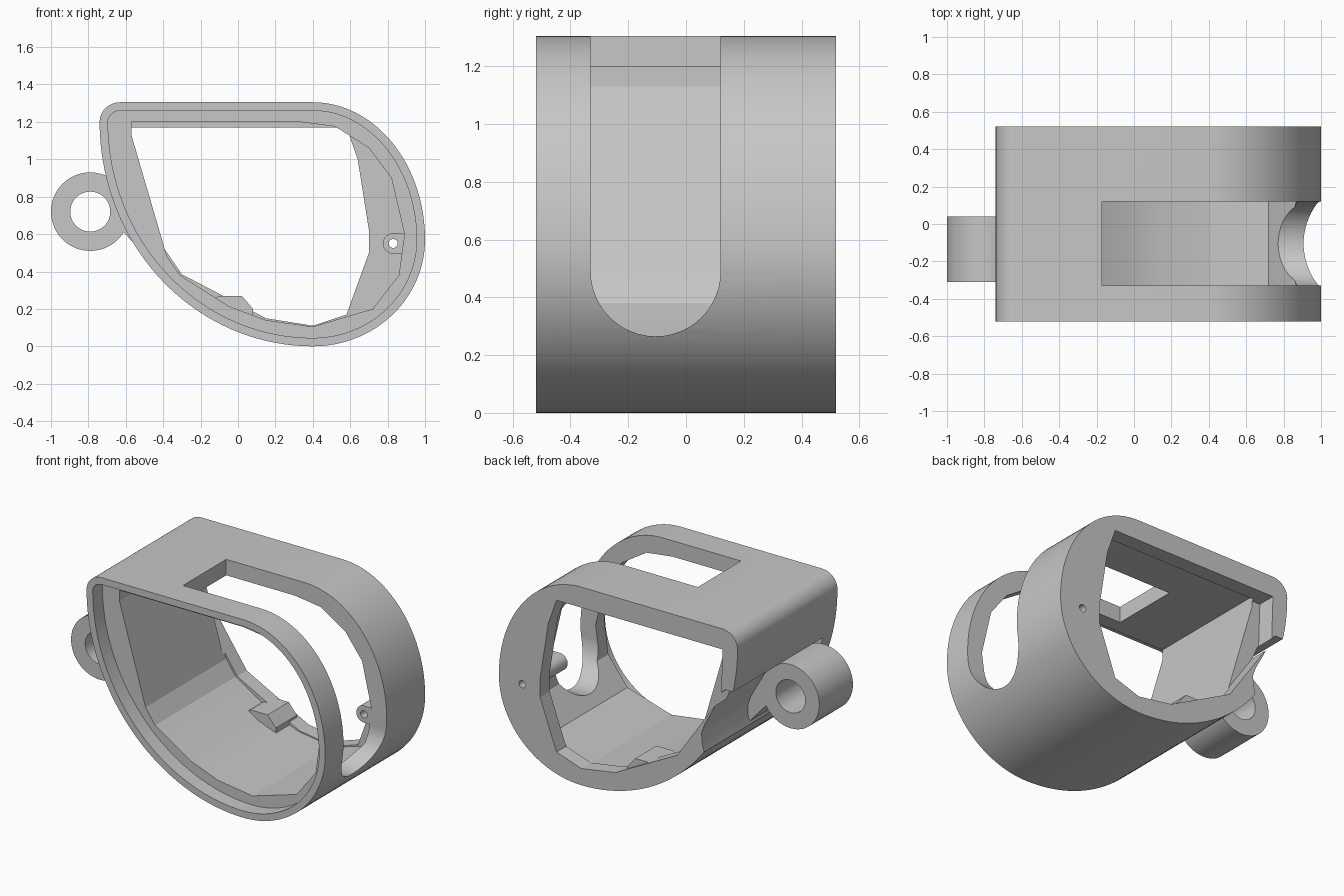
import bpy, bmesh, math
from math import sin, cos, pi

if "Cube" in bpy.data.objects:
    bpy.data.objects.remove(bpy.data.objects["Cube"], do_unlink=True)

grey = bpy.data.materials.new("matte grey")
grey.use_nodes = True
COLOUR = (0.57, 0.57, 0.57, 1)
grey.diffuse_color = COLOUR
grey.node_tree.nodes["Principled BSDF"].inputs["Base Color"].default_value = COLOUR


def prism(name, pts, y0, y1):
    """Extrude an (x, z) outline from y0 to y1."""
    bm = bmesh.new()
    face = bm.faces.new([bm.verts.new((x, y0, z)) for x, z in pts])
    ext = bmesh.ops.extrude_face_region(bm, geom=[face])
    moved = [v for v in ext["geom"] if isinstance(v, bmesh.types.BMVert)]
    bmesh.ops.translate(bm, verts=moved, vec=(0, y1 - y0, 0))
    bmesh.ops.recalc_face_normals(bm, faces=bm.faces)
    mesh = bpy.data.meshes.new(name)
    bm.to_mesh(mesh)
    bm.free()
    mesh.materials.append(grey)
    obj = bpy.data.objects.new(name, mesh)
    bpy.context.collection.objects.link(obj)
    return obj


def arc(cx, cz, rx, rz, a0, a1, n=24):
    """Points along an elliptical arc, angles in degrees."""
    angles = [math.radians(a0 + (a1 - a0) * i / n) for i in range(n + 1)]
    return [(cx + rx * cos(a), cz + rz * sin(a)) for a in angles]


def disc(cx, cz, r, n=48):
    return arc(cx, cz, r, r, 0, 360, n)[:-1]


def shell_outline(t):
    """Teardrop outline of the housing, inset by t."""
    return (arc(0.4, 0.57, 0.6 - t, 0.735 - t, 90, 0)
            + arc(0.4, 0.57, 0.6 - t, 0.57 - t, 0, -90)[1:]
            + arc(0.4, 1.2, 1.14 - t, 1.2 - t, -90, -180, 36)[1:]
            + arc(-0.63, 1.2, 0.11 - t, 0.105 - t, 180, 90, 8)[1:])


def combine(obj, other, operation="DIFFERENCE"):
    mod = obj.modifiers.new("combine", "BOOLEAN")
    mod.operation, mod.solver, mod.object = operation, "EXACT", other
    bpy.context.view_layer.objects.active = obj
    bpy.ops.object.modifier_apply(modifier=mod.name)
    bpy.data.objects.remove(other, do_unlink=True)


# Housing with a stepped front rim
housing = prism("housing", shell_outline(0), -0.52, 0.52)
combine(housing, prism("rim_cut", shell_outline(0.045), -0.6, -0.42))

# Faceted cavity, ending at the back plate
cavity = [(-0.57, 1.2), (0.33, 1.2), (0.52, 1.175), (0.7, 1.06), (0.82, 0.9),
          (0.89, 0.6), (0.86, 0.38), (0.72, 0.2), (0.4, 0.105), (0.15, 0.14),
          (-0.05, 0.215), (-0.31, 0.38), (-0.38, 0.48), (-0.57, 1.13)]
combine(housing, prism("cavity_cut", cavity, -0.5, 0.42))

# Opening through the back plate
opening = [(-0.63, 1.17), (0.58, 1.17), (0.64, 1.0), (0.7, 0.62),
           (0.7, 0.5), (0.58, 0.17), (0.4, 0.11), (0.15, 0.15), (-0.3, 0.385),
           (-0.53, 0.72), (-0.62, 0.85)]
combine(housing, prism("opening_cut", opening, 0.4, 0.6))

# Slot over the top and down the right wall, with a round lower end
slot = prism("slot_cut", [(-0.17, 0.49), (1.2, 0.49), (1.2, 1.5), (-0.17, 1.5)], -0.33, 0.12)
combine(housing, slot)
round_end = prism("slot_end_cut", disc(0, 0, 0.225), 0.5, 1.2)
round_end.rotation_euler = (0, 0, -pi / 2)
round_end.location = (0, -0.105, 0.49)
bpy.context.view_layer.update()
combine(housing, round_end)

# Curved hinge groove along the left wall, open to the back
groove = [(-0.9, 0.91), (-0.65, 0.91), (-0.61, 0.87), (-0.56, 0.75), (-0.5, 0.64),
          (-0.478, 0.58), (-0.48, 0.52), (-0.5, 0.44), (-0.9, 0.4)]
combine(housing, prism("groove_cut", groove, -0.415, 0.6))

# Hinge knuckle joined to the groove by a web
HX, HZ = -0.79, 0.72
web = [(-0.64, 0.865), (-0.6, 0.82), (-0.55, 0.73), (-0.49, 0.64), (-0.47, 0.58),
       (-0.475, 0.52), (-0.495, 0.48), (-0.56, 0.555), (-0.66, 0.66)]
knuckle = prism("hinge_knuckle", disc(HX, HZ, 0.21), -0.31, 0.04)
combine(knuckle, prism("hinge_web", web, -0.31, 0.04), "UNION")
combine(knuckle, prism("pin_hole_cut", disc(HX, HZ, 0.107), -0.5, 0.5))

# Screw boss between the back plate and the right wall
boss_outline = arc(0.83, 0.55, 0.055, 0.055, 90, 270) + [(0.9, 0.495), (0.9, 0.605)]
boss = prism("screw_boss", boss_outline, 0.125, 0.43)
for part in (housing, boss):
    combine(part, prism("screw_hole_cut", disc(0.83, 0.55, 0.024, 24), 0.05, 0.6))

# Small stop block on the floor
stop = [(-0.14, 0.25), (-0.1, 0.27), (0.02, 0.27), (0.08, 0.2), (0.08, 0.15), (-0.08, 0.2)]
stop_block = prism("stop_block", stop, 0.28, 0.5)

# Smooth curves, sharp corners
bpy.ops.object.select_all(action="DESELECT")
for part in (housing, knuckle, boss, stop_block):
    part.select_set(True)
bpy.context.view_layer.objects.active = housing
bpy.ops.object.shade_smooth_by_angle(angle=math.radians(16))
